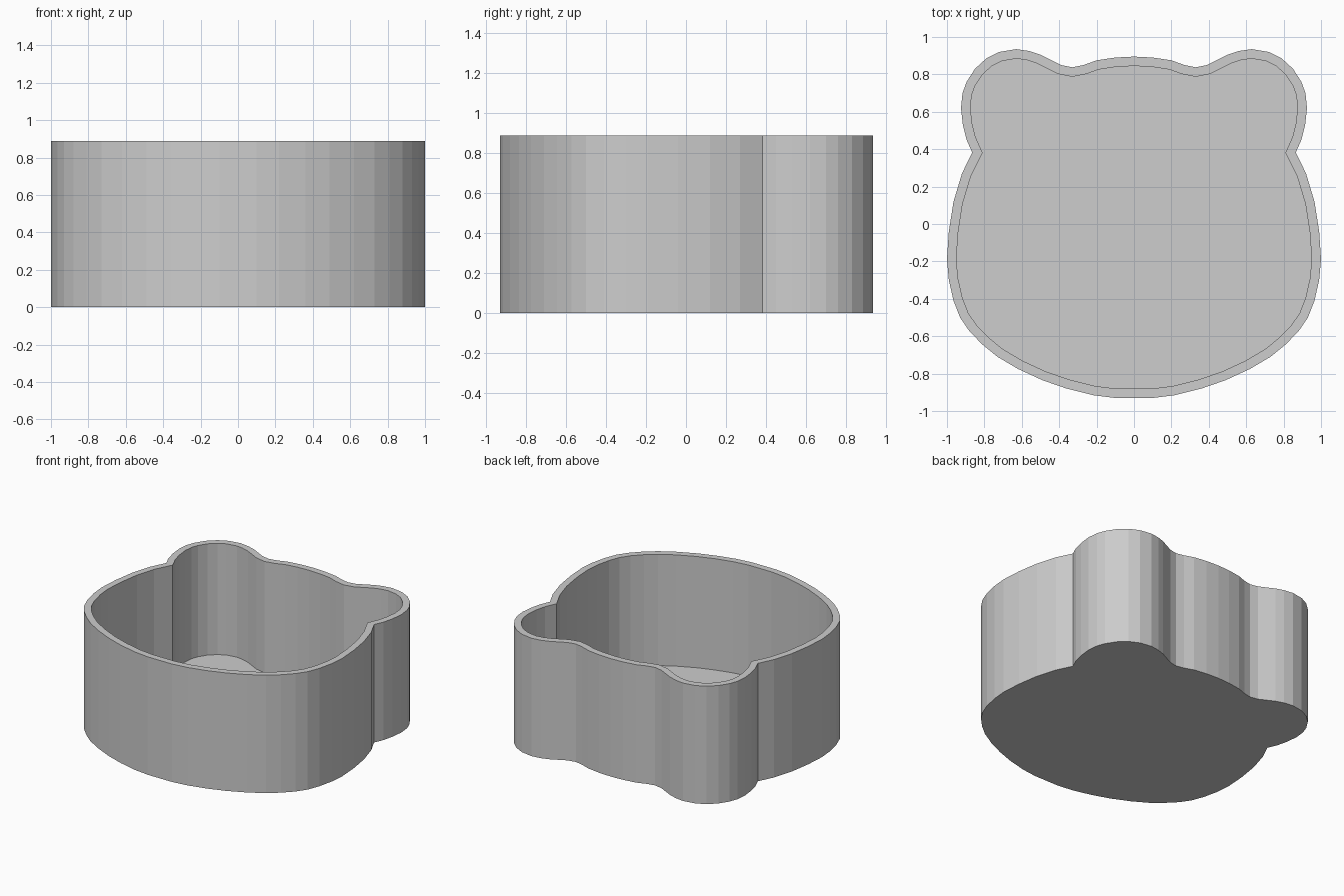
import bpy
import bmesh

HEIGHT = 0.887
WALL = 0.05  # thickness of both the wall and the floor

old = bpy.data.objects.get("Cube")
if old:
    bpy.data.objects.remove(old, do_unlink=True)

# Half outline: front centre, cheek, notch, ear, dip, back centre
half_outline = [
    (0.1, -.93), (0.22, -.915), (0.36, -.88), (0.49, -.835), (0.62, -.775),
    (0.73, -.71), (0.81, -.645), (0.88, -.573), (0.93, -.5), (0.965, -.41),
    (0.99, -.3), (1, -.19), (0.99, -.04), (0.965, .12), (0.92, .27),
    (0.865, .382), (0.895, .45), (0.915, .53), (0.925, .62), (0.917, .7),
    (0.895, .76), (0.85, .83), (0.79, .885), (0.72, .92), (0.63, .935),
    (0.56, .925), (0.5, .905), (0.39, .85), (0.33, .838), (0.27, .85),
    (0.2, .875), (0.1, .89), (0, .895),
]
outline = half_outline + [(-x, y) for x, y in reversed(half_outline[:-1])]

# Grey clay material
grey = bpy.data.materials.new("mid_grey")
grey.use_nodes = True
colour = (0.61, 0.61, 0.61, 1)
grey.diffuse_color = colour
grey.node_tree.nodes["Principled BSDF"].inputs["Base Color"].default_value = colour

# Solid block raised from the outline
bm = bmesh.new()
base = bm.faces.new([bm.verts.new((x, y, 0)) for x, y in outline])
block = bmesh.ops.extrude_face_region(bm, geom=[base], use_keep_orig=True)
top = next(g for g in block["geom"] if isinstance(g, bmesh.types.BMFace))
bmesh.ops.translate(bm, verts=top.verts[:], vec=(0, 0, HEIGHT))
bmesh.ops.recalc_face_normals(bm, faces=bm.faces[:])

# Rim of even width, then the hollow sunk to the floor
bmesh.ops.inset_region(bm, faces=[top], thickness=WALL, use_even_offset=True)
hollow = bmesh.ops.extrude_discrete_faces(bm, faces=[top])["faces"][0]
bmesh.ops.translate(bm, verts=hollow.verts[:], vec=(0, 0, WALL - HEIGHT))
bmesh.ops.recalc_face_normals(bm, faces=bm.faces[:])

mesh = bpy.data.meshes.new("eared_pot")
bm.to_mesh(mesh)
bm.free()
mesh.materials.append(grey)
pot = bpy.data.objects.new("eared_pot", mesh)
bpy.context.collection.objects.link(pot)
